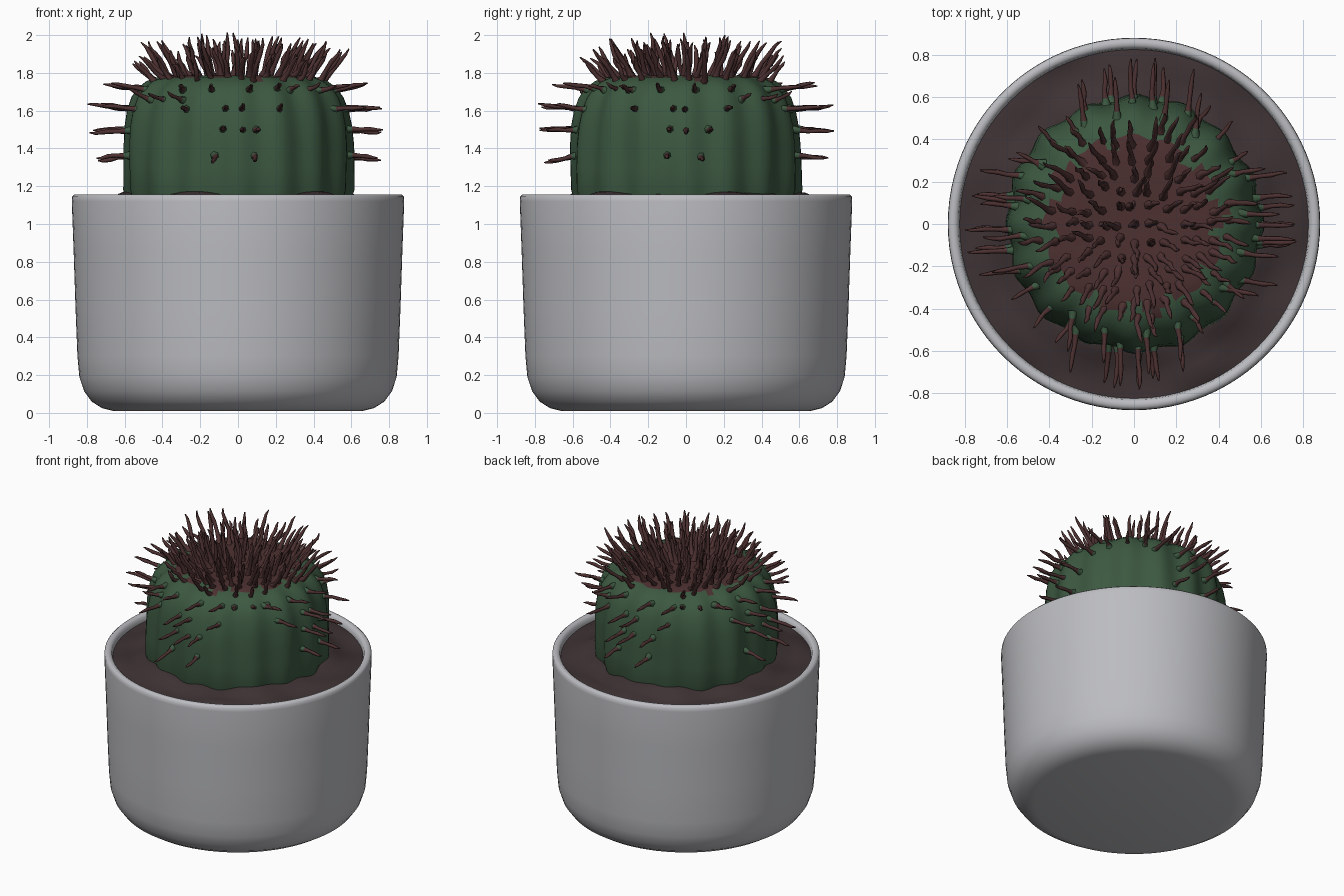
import bpy, bmesh, math, random
from mathutils import Vector

if "Cube" in bpy.data.objects:
    bpy.data.objects.remove(bpy.data.objects["Cube"])
random.seed(4)

def mat(name, col):
    m = bpy.data.materials.new(name)
    m.diffuse_color = (*col, 1)
    m.use_nodes = True
    m.node_tree.nodes["Principled BSDF"].inputs["Base Color"].default_value = m.diffuse_color
    return m

GREY = mat("pot grey", (0.50, 0.505, 0.53))
SOIL = mat("soil brown", (0.048, 0.032, 0.034))
GREEN = mat("cactus green", (0.045, 0.098, 0.052))
SPINE = mat("spine brown", (0.075, 0.030, 0.030))

def finish(bm, name, mats, angle=50):
    bmesh.ops.recalc_face_normals(bm, faces=bm.faces)
    me = bpy.data.meshes.new(name)
    bm.to_mesh(me)
    bm.free()
    ob = bpy.data.objects.new(name, me)
    bpy.context.collection.objects.link(ob)
    for m in mats:
        me.materials.append(m)
    bpy.ops.object.select_all(action='DESELECT')
    ob.select_set(True)
    bpy.context.view_layer.objects.active = ob
    bpy.ops.object.shade_smooth_by_angle(angle=math.radians(angle))
    return ob

def lathe(profile, n=96, wobble=lambda a, r, z: (r, z)):
    """Revolve (radius, z) points; points at radius 0 close the ends."""
    bm = bmesh.new()
    rings = []
    for r, z in profile:
        if r == 0:
            rings.append([bm.verts.new((0, 0, z))] * n)
            continue
        ring = []
        for i in range(n):
            a = 2 * math.pi * i / n
            rr, zz = wobble(a, r, z)
            ring.append(bm.verts.new((rr * math.cos(a), rr * math.sin(a), zz)))
        rings.append(ring)
    for lo, hi in zip(rings, rings[1:]):
        for i in range(n):
            j = (i + 1) % n
            vs = list(dict.fromkeys((lo[i], lo[j], hi[j], hi[i])))
            if len(vs) > 2:
                bm.faces.new(vs)
    return bm

# pot with rounded foot and rim
finish(lathe([(0, 0.01), (0.66, 0.01), (0.72, 0.025), (0.775, 0.06), (0.815, 0.115),
              (0.84, 0.19), (0.85, 0.3), (0.86, 0.55), (0.87, 0.85), (0.88, 1.12),
              (0.878, 1.145), (0.865, 1.157), (0.845, 1.157), (0.83, 1.145),
              (0.825, 1.12), (0.82, 1.05)]), "pot", [GREY])

# gently uneven soil, mounded against the cactus
def lumpy(a, r, z):
    if r > 0.8:
        return r, z
    return r, z + 0.012 * math.sin(5 * a + 9 * r) + 0.008 * math.sin(11 * a - 14 * r)
finish(lathe([(0.828, 1.11), (0.78, 1.115), (0.72, 1.12), (0.67, 1.13), (0.63, 1.15),
              (0.58, 1.16), (0.4, 1.16), (0, 1.16)], wobble=lumpy), "soil", [SOIL])

# cactus body with shallow ribs and a woolly brown crown
BODY = [(0.57, 1.08), (0.6, 1.18), (0.6, 1.3), (0.598, 1.42), (0.59, 1.52), (0.575, 1.6),
        (0.55, 1.67), (0.515, 1.72), (0.47, 1.755), (0.42, 1.775), (0.36, 1.785),
        (0.28, 1.785), (0.18, 1.78), (0.08, 1.775), (0, 1.775)]
def ribs(a, r, z):
    k = 0.012 * min(1, r / 0.5)
    return r + k * math.cos(16 * a) + 0.006 * math.sin(5 * a + 6 * z), z
bm = lathe(BODY, 128, ribs)
for f in bm.faces:
    c = f.calc_center_median()
    edge = 0.41 + 0.03 * math.sin(13 * math.atan2(c.y, c.x))
    f.material_index = int(c.z > 1.7 and math.hypot(c.x, c.y) < edge)
finish(bm, "cactus_body", [GREEN, SPINE])

def body_radius(z):
    for (r0, z0), (r1, z1) in zip(BODY, BODY[1:]):
        if z0 <= z <= z1:
            return r0 + (r1 - r0) * (z - z0) / (z1 - z0)
    return 0.4

def spine(bm, base, d, length, radius, kink=0.02, collar=0):
    """Knobbly tapering spine; an optional green flare at its foot."""
    d = d.normalized()
    u = d.orthogonal().normalized()
    v = d.cross(u)
    steps = [(-0.12, 1.9), (0.1, 1.2), (0.35, 0.85), (0.6, 0.95), (0.85, 0.65), (1, 0.25)]
    rings = []
    off = Vector()
    for t, w in steps:
        c = base + d * length * t + off
        rings.append([bm.verts.new(c + (u * math.cos(a) + v * math.sin(a)) * radius * w)
                      for a in (2 * math.pi * k / 6 for k in range(6))])
        off = off + (u * random.uniform(-1, 1) + v * random.uniform(-1, 1)) * kink * 0.5
    for s, (lo, hi) in enumerate(zip(rings, rings[1:])):
        for k in range(6):
            f = bm.faces.new((lo[k], lo[(k + 1) % 6], hi[(k + 1) % 6], hi[k]))
            f.material_index = int(s < collar)
    bm.faces.new(rings[-1])
    bm.faces.new(rings[0])

# crown spines: rows standing on the top, leaning outward towards the edge
bm = bmesh.new()
STEP = 0.075
for i in range(-6, 7):
    for j in range(-6, 7):
        x = i * STEP + random.uniform(-0.02, 0.02)
        y = j * STEP + random.uniform(-0.02, 0.02)
        r = math.hypot(x, y)
        if r > 0.46:
            continue
        lean = 0.15 + 2.6 * r ** 1.6
        d = Vector((x / max(r, .01) * lean + random.uniform(-.15, .15),
                    y / max(r, .01) * lean + random.uniform(-.15, .15), 1))
        z = 1.78 if r < 0.4 else 1.755
        spine(bm, Vector((x, y, z)), d, random.uniform(0.12, 0.235), 0.014, 0.02)
finish(bm, "crown_spines", [SPINE, GREEN], 70)

# side spines: clusters in rows on the four sides
bm = bmesh.new()
ROWS = [(1.36, (-0.12, 0.1), 0.17), (1.5, (-0.1, 0.02, 0.12), 0.22),
        (1.61, (-0.25, -0.08, 0.02, 0.24), 0.23), (1.71, (-0.3, -0.14, 0.06, 0.22), 0.21)]
for side in range(4):
    a = side * math.pi / 2
    out = Vector((math.cos(a), math.sin(a), 0))
    across = Vector((-math.sin(a), math.cos(a), 0))
    for z, offsets, length in ROWS:
        R = body_radius(z)
        for o in offsets:
            o += random.uniform(-0.025, 0.025)
            base = out * math.sqrt(R * R - o * o) + across * o + Vector((0, 0, z))
            d = out + across * o * 0.5 + Vector((0, 0, (z - 1.52) * 0.8))
            spine(bm, base, d, length * random.uniform(0.7, 1.0), 0.013, 0.012, 1)
# a few shorter spines on the diagonal shoulders
for k in range(12):
    a = math.pi / 4 + (k % 4) * math.pi / 2 + (k // 4 - 1) * 0.22
    z = 1.66 + 0.05 * (k % 2)
    R = body_radius(z)
    o = Vector((math.cos(a), math.sin(a), 0))
    spine(bm, o * R + Vector((0, 0, z)), o + Vector((0, 0, 0.3)),
          random.uniform(0.08, 0.14), 0.012, 0.012, 1)
finish(bm, "side_spines", [SPINE, GREEN], 70)
